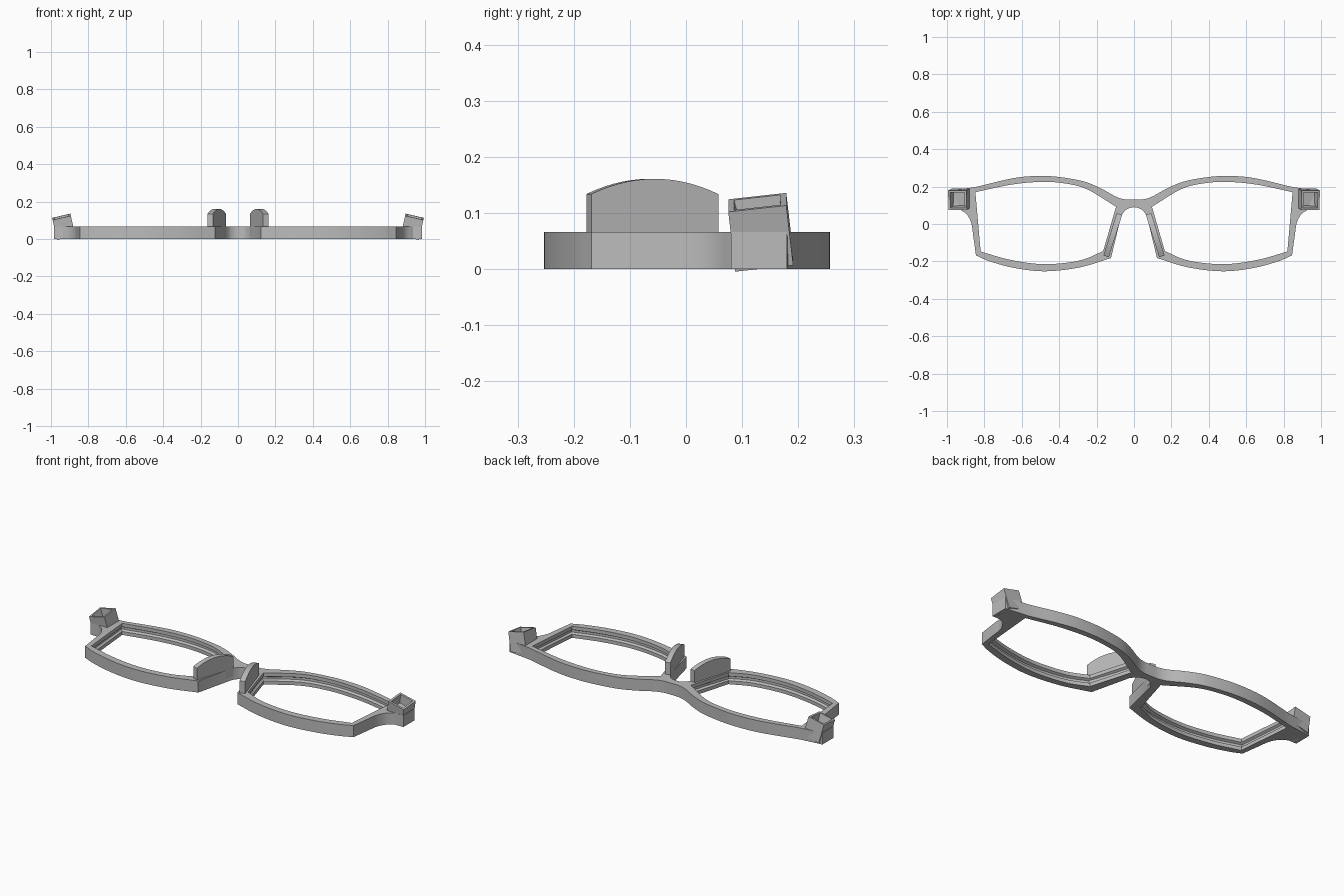
import bpy, bmesh, math
from mathutils import Vector, Matrix

if "Cube" in bpy.data.objects:
    bpy.data.objects.remove(bpy.data.objects["Cube"])

grey = bpy.data.materials.new("frame grey")
grey.use_nodes = True
grey.diffuse_color = (0.5, 0.5, 0.5, 1)
grey.node_tree.nodes["Principled BSDF"].inputs["Base Color"].default_value = (0.5, 0.5, 0.5, 1)

HEIGHT = 0.066


def finish(name, bm, mirror=False):
    """Turn a bmesh into a smooth-by-angle object, optionally mirrored across x."""
    if mirror:
        bmesh.ops.mirror(bm, geom=bm.verts[:] + bm.edges[:] + bm.faces[:],
                         axis='X', merge_dist=0.0005)
    bmesh.ops.recalc_face_normals(bm, faces=bm.faces[:])
    mesh = bpy.data.meshes.new(name)
    bm.to_mesh(mesh)
    bm.free()
    mesh.materials.append(grey)
    mesh.shade_smooth()
    mesh.set_sharp_from_angle(angle=math.radians(28))
    obj = bpy.data.objects.new(name, mesh)
    bpy.context.collection.objects.link(obj)
    return obj


def smooth_path(points, steps=5):
    """Interpolating spline through points, without the last one."""
    p = [Vector(q) for q in points]
    if len(p) == 2:
        return p[:1]
    p = [2 * p[0] - p[1]] + p + [2 * p[-1] - p[-2]]
    out = []
    for a, b, c, d in zip(p, p[1:], p[2:], p[3:]):
        for i in range(steps):
            t = i / steps
            out.append(0.5 * (2 * b + (c - a) * t + (2 * a - 5 * b + 4 * c - d) * t * t
                              + (3 * b - a - 3 * c + d) * t ** 3))
    return out


def outline(runs):
    """Join runs of points; runs meet at sharp corners."""
    return [v for run in runs for v in smooth_path(run)]


# Left half of the frame: outer edge, clockwise from the bridge
outer_runs = [
    [(0, .13), (.05, .132), (.10, .148), (.18, .192), (.27, .228), (.39, .25),
     (.5, .257), (.64, .246), (.85, .197)],
    [(.85, .197), (.985, .18)],
    [(.985, .18), (.985, .08)],
    [(.985, .08), (.935, .08)],
    [(.935, .08), (.895, .052), (.87, .005), (.86, -.06), (.845, -.168)],
    [(.845, -.168), (.77, -.2), (.64, -.235), (.476, -.253), (.29, -.232), (.123, -.182)],
    [(.123, -.182), (.068, .045)],
    [(.068, .045), (.046, .073), (.022, .086), (0, .09)],
]
# Lens opening
lens_runs = [
    [(.848, .17), (.66, .21), (.5, .225), (.37, .217), (.25, .185), (.096, .092)],
    [(.096, .092), (.165, -.145)],
    [(.165, -.145), (.29, -.195), (.476, -.215), (.66, -.192), (.82, -.147)],
    [(.82, -.147), (.848, .17)],
]
outer = outline(outer_runs) + [Vector((0, .09))]
lens = outline(lens_runs)
centre = Vector((.49, .005))


def frame():
    bm = bmesh.new()

    def ring(pts, z, grow=0):
        return [bm.verts.new((centre.x + (p.x - centre.x) * (1 + grow * .55),
                              centre.y + (p.y - centre.y) * (1 + grow), z)) for p in pts]

    def wall(lower, upper, closed):
        n = len(lower)
        for i in range(n if closed else n - 1):
            j = (i + 1) % n
            bm.faces.new((lower[i], lower[j], upper[j], upper[i]))

    sides = [ring(outer, 0), ring(outer, HEIGHT)]
    wall(*sides, False)
    # Opening wall with the lens groove
    groove = [(0, 0), (.02, 0), (.027, .06), (.039, .06), (.046, 0), (HEIGHT, 0)]
    rings = [ring(lens, z, g) for z, g in groove]
    for a, b in zip(rings, rings[1:]):
        wall(a, b, True)
    # Flat front and back faces around the opening
    for edge_loop, hole in ((sides[0], rings[0]), (sides[1], rings[-1])):
        edges = []
        for loop in (edge_loop, hole):
            for a, b in zip(loop, loop[1:] + loop[:1]):
                edges.append(bm.edges.get((a, b)) or bm.edges.new((a, b)))
        bmesh.ops.triangle_fill(bm, use_beauty=True, edges=edges)
    finish("spectacle_frame", bm, mirror=True)


def nose_pad(name, side):
    # Upright plate with an arched top, running along the nose edge
    bm = bmesh.new()
    back, front = Vector((.078, .053, 0)), Vector((.149, -.173, 0))
    along = front - back
    across = Vector((-along.y, along.x, 0)).normalized() * .015
    steps = 14
    profile = [(0, .02)]
    profile += [(i / steps, .134 + .027 * (1 - (2 * i / steps - 1) ** 2)) for i in range(steps + 1)]
    profile.append((1, .02))
    rows = []
    for s in (-1, 1):
        pts = [back + along * t + across * s + Vector((0, 0, z)) for t, z in profile]
        rows.append([bm.verts.new((p.x * side, p.y, p.z)) for p in pts])
        bm.faces.new(rows[-1])
    n = len(profile)
    for i in range(n):
        j = (i + 1) % n
        bm.faces.new((rows[0][i], rows[0][j], rows[1][j], rows[1][i]))
    finish(name, bm)


def hinge_socket(name, side):
    # Tilted block with a square pocket in its top
    bm = bmesh.new()
    bmesh.ops.create_cube(bm, size=1)
    bmesh.ops.transform(bm, verts=bm.verts, matrix=Matrix.Diagonal((.1, .104, .11, 1))
                        @ Matrix.Translation((0, 0, -.5)))
    bm.normal_update()
    top = max(bm.faces, key=lambda f: f.normal.z)
    bmesh.ops.inset_region(bm, faces=[top], thickness=.015)
    bmesh.ops.inset_region(bm, faces=[top], thickness=.009, depth=-.05)
    tilt = (Matrix.Translation((.944, .127, .119))
            @ Matrix.Rotation(math.radians(13), 4, 'Y')
            @ Matrix.Rotation(math.radians(6.5), 4, 'X'))
    bmesh.ops.transform(bm, verts=bm.verts, matrix=Matrix.Diagonal((side, 1, 1, 1)) @ tilt)
    finish(name, bm)


frame()
for label, side in (("left", 1), ("right", -1)):
    nose_pad(label + "_nose_pad", side)
    hinge_socket(label + "_hinge_socket", side)
